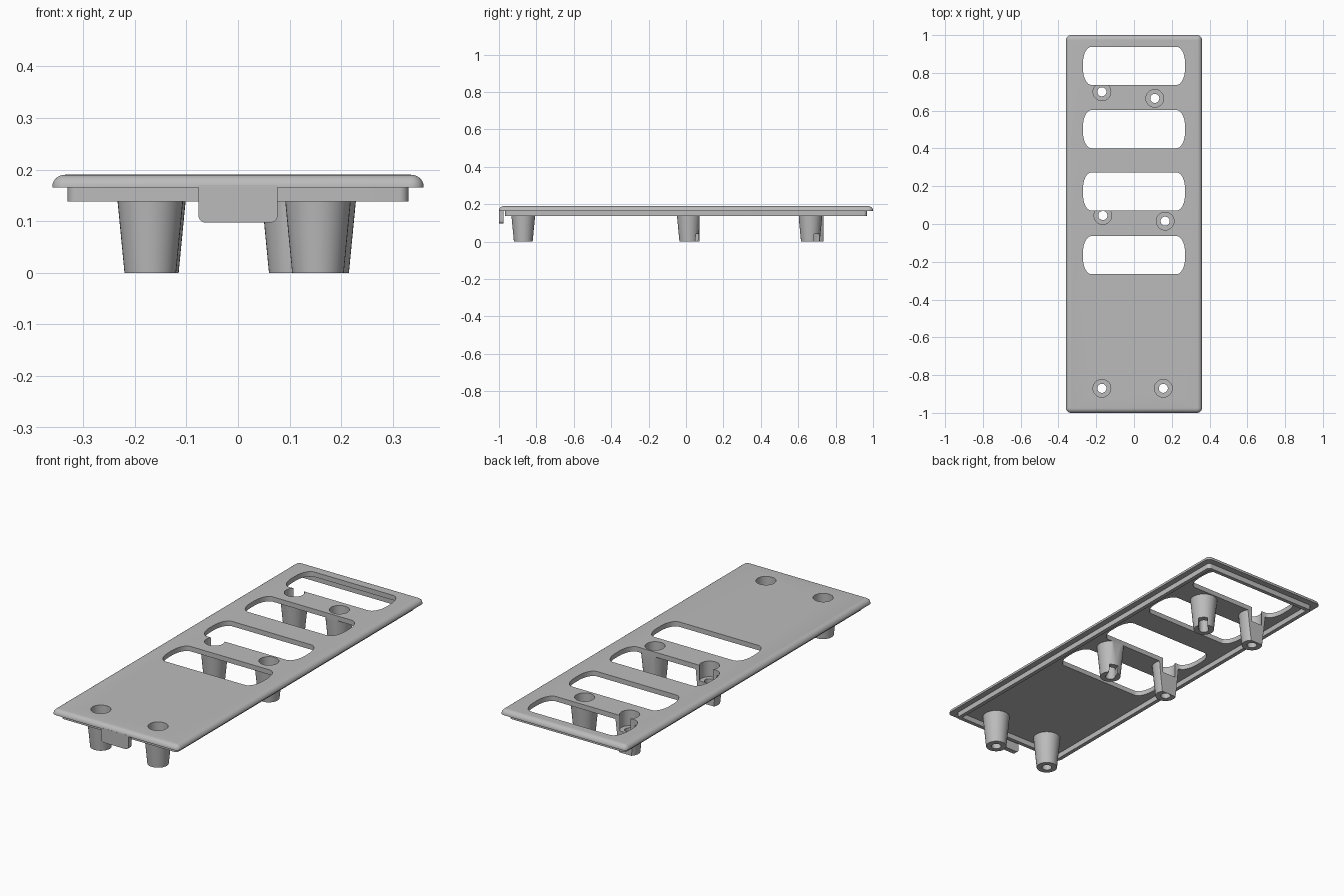
import bpy, bmesh, math
from mathutils import Matrix

cube = bpy.data.objects.get("Cube")
if cube:
    bpy.data.objects.remove(cube, do_unlink=True)

grey = bpy.data.materials.new("plain grey")
grey.use_nodes = True
grey.diffuse_color = (0.5, 0.5, 0.5, 1)
grey.node_tree.nodes["Principled BSDF"].inputs["Base Color"].default_value = (0.5, 0.5, 0.5, 1)

TOP, UNDER, LIP, FLOOR = 0.19, 0.165, 0.138, 0.11
BORE, HOLE = 0.047, 0.024


def rounded_rect(hx, hy, rx, ry, cx=0, cy=0, steps=8):
    """Counter-clockwise rectangle outline with elliptical corners."""
    pts = []
    for i, (sx, sy) in enumerate([(1, 1), (-1, 1), (-1, -1), (1, -1)]):
        for k in range(steps + 1):
            a = math.pi / 2 * (i + k / steps)
            pts.append((cx + sx * (hx - rx) + rx * math.cos(a),
                        cy + sy * (hy - ry) + ry * math.sin(a)))
    return pts


def make_object(name, bm):
    bmesh.ops.recalc_face_normals(bm, faces=bm.faces)
    mesh = bpy.data.meshes.new(name)
    bm.to_mesh(mesh)
    bm.free()
    mesh.materials.append(grey)
    obj = bpy.data.objects.new(name, mesh)
    bpy.context.collection.objects.link(obj)
    return obj


def loft(name, rings, closed=False):
    """Skin a list of equal-length rings of 3D points; cap or close the ends."""
    bm = bmesh.new()
    loops = [[bm.verts.new(p) for p in ring] for ring in rings]
    n = len(loops[0])
    pairs = list(zip(loops, loops[1:])) + ([(loops[-1], loops[0])] if closed else [])
    for a, b in pairs:
        for i in range(n):
            j = (i + 1) % n
            bm.faces.new((a[i], a[j], b[j], b[i]))
    if not closed:
        bm.faces.new(loops[0])
        bm.faces.new(loops[-1])
    return make_object(name, bm)


def lift(outline, z):
    return [(x, y, z) for x, y in outline]


def prism(name, outline, z0, z1):
    return loft(name, [lift(outline, z0), lift(outline, z1)])


def circle(cx, cy, r, n=40):
    return [(cx + r * math.cos(2 * math.pi * i / n),
             cy + r * math.sin(2 * math.pi * i / n)) for i in range(n)]


def cut(obj, cutter):
    """Subtract the cutter and discard it."""
    cutter.hide_render = True
    mod = obj.modifiers.new("cut", 'BOOLEAN')
    mod.operation, mod.solver, mod.object = 'DIFFERENCE', 'EXACT', cutter
    bpy.context.view_layer.objects.active = obj
    bpy.ops.object.modifier_apply(modifier=mod.name)
    bpy.data.objects.remove(cutter, do_unlink=True)


def smooth(obj):
    bpy.ops.object.select_all(action='DESELECT')
    obj.select_set(True)
    bpy.context.view_layer.objects.active = obj
    bpy.ops.object.shade_smooth_by_angle(angle=math.radians(35))


# Positions of openings and posts
window_centres = [0.837, 0.502, 0.172, -0.165]
posts = {
    "back_right_post": (-0.17, 0.70),
    "back_left_post": (0.11, 0.665),
    "middle_right_post": (-0.165, 0.045),
    "middle_left_post": (0.165, 0.015),
    "front_right_post": (-0.17, -0.87),
    "front_left_post": (0.155, -0.87),
}
notch_angles = {"back_left_post": 45, "middle_left_post": 70}


def window_cutter(cy, z0):
    return prism("window_cutter", rounded_rect(0.27, 0.101, 0.045, 0.085, 0, cy), z0, 0.3)


# Cover plate with a rounded upper edge
R = TOP - UNDER
rings = [lift(rounded_rect(0.36, 1, 0.026, 0.026), UNDER)]
for k in range(7):
    a = math.pi / 2 * k / 6
    inset = R * (1 - math.cos(a))
    rings.append(lift(rounded_rect(0.36 - inset, 1 - inset, 0.026 - inset, 0.026 - inset),
                      UNDER + 0.002 + (R - 0.002) * math.sin(a)))
plate = loft("cover_plate", rings)
for cy in window_centres:
    cut(plate, window_cutter(cy, 0.1))
for cx, cy in posts.values():
    cut(plate, prism("bore_cutter", circle(cx, cy, BORE), 0.1, 0.3))
smooth(plate)

# Locating lip around the underside
outer = rounded_rect(0.33, 0.967, 0.018, 0.018)
inner = rounded_rect(0.31, 0.947, 0.006, 0.006)
lip = loft("underside_lip", [lift(outer, UNDER), lift(outer, LIP),
                             lift(inner, LIP), lift(inner, UNDER)], closed=True)
smooth(lip)

# Tapered screw posts with counterbored holes
for name, (cx, cy) in posts.items():
    profile = [(0.066, UNDER), (0.05, 0), (HOLE, 0), (HOLE, FLOOR), (BORE, FLOOR), (BORE, UNDER)]
    post = loft(name, [lift(circle(cx, cy, r), z) for r, z in profile], closed=True)
    for wy in window_centres:
        if abs(wy - cy) < 0.165:
            cut(post, window_cutter(wy, -0.1))
    if name in notch_angles:
        bm = bmesh.new()
        turn = Matrix.Rotation(math.radians(notch_angles[name]), 4, 'Z')
        bmesh.ops.create_cube(bm, size=1, matrix=Matrix.Translation((cx, cy, 0)) @ turn
                              @ Matrix.Translation((0.05, 0, 0))
                              @ Matrix.Diagonal((0.1, 0.044, 0.08, 1)))
        cut(post, make_object("notch_cutter", bm))
    smooth(post)

# Front tab hanging from the plate edge
bm = bmesh.new()
tab_outline = rounded_rect(0.077, 0.046, 0.015, 0.015, 0, 0.143)
tab_outline = [(x, z if z < 0.143 else min(z, 0.17)) for x, z in tab_outline]
tab_outline = [(math.copysign(0.077, x) if z > 0.143 else x, z) for x, z in tab_outline]
unique = list(dict.fromkeys((round(x, 4), round(z, 4)) for x, z in tab_outline))
face = bm.faces.new([bm.verts.new((x, -1, z)) for x, z in unique])
extruded = bmesh.ops.extrude_face_region(bm, geom=[face])["geom"]
bmesh.ops.translate(bm, vec=(0, 0.025, 0),
                    verts=[v for v in extruded if isinstance(v, bmesh.types.BMVert)])
smooth(make_object("front_tab", bm))
